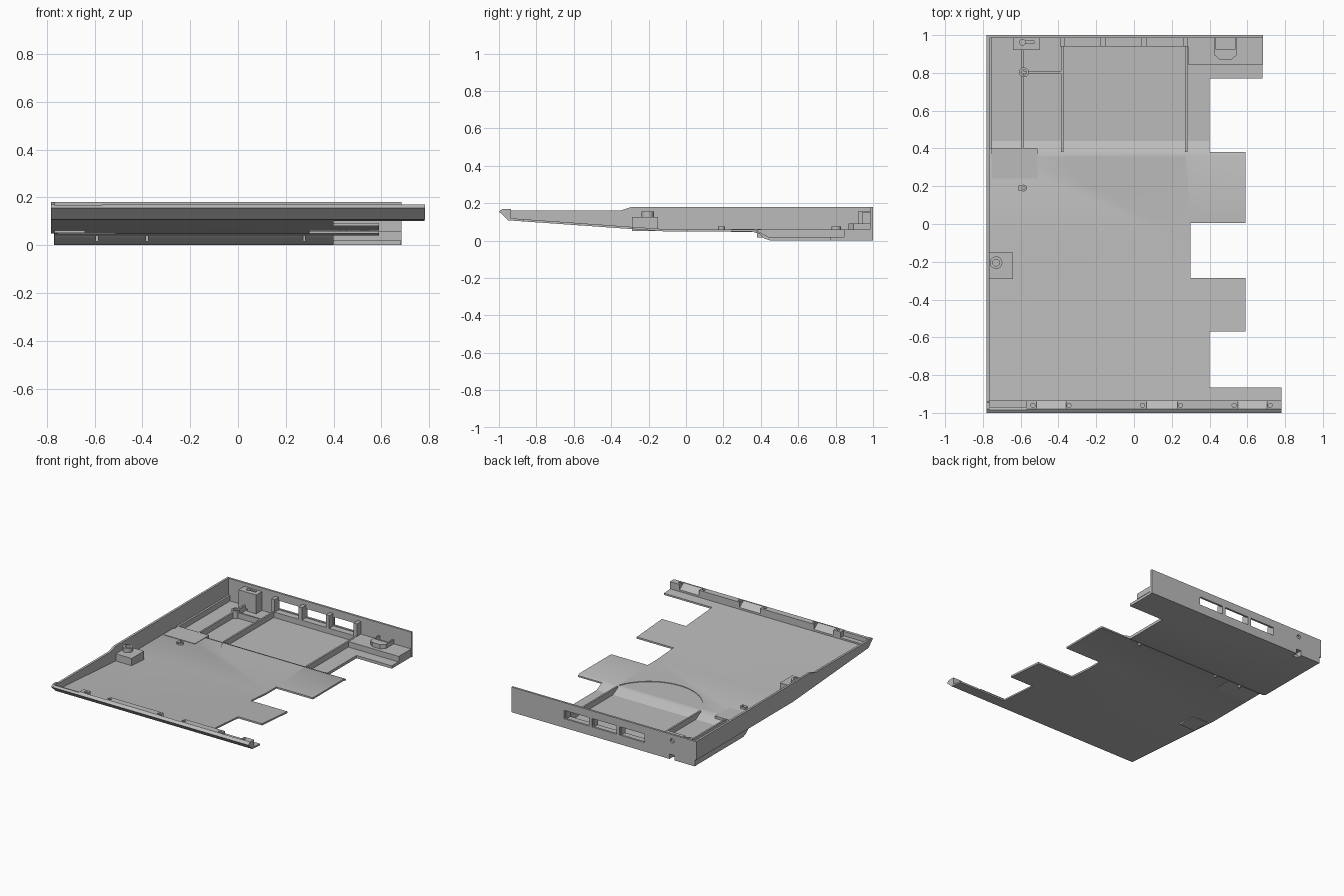
import bpy
import bmesh
import math
from mathutils import Vector

if "Cube" in bpy.data.objects:
    bpy.data.objects.remove(bpy.data.objects["Cube"])

GREY = (0.5, 0.5, 0.5, 1)
mat = bpy.data.materials.new("Shell grey")
mat.use_nodes = True
mat.diffuse_color = GREY
mat.node_tree.nodes["Principled BSDF"].inputs["Base Color"].default_value = GREY


def prism(name, pts, lo, hi, axis="z"):
    """Closed 2D outline extruded from lo to hi; x outlines are (y, z), z outlines are (x, y)."""
    def place(p, d):
        return Vector((d, p[0], p[1])) if axis == "x" else Vector((p[0], p[1], d))
    bm = bmesh.new()
    face = bm.faces.new([bm.verts.new(place(p, lo)) for p in pts])
    grown = bmesh.ops.extrude_face_region(bm, geom=[face])
    moved = [g for g in grown["geom"] if isinstance(g, bmesh.types.BMVert)]
    bmesh.ops.translate(bm, verts=moved, vec=place((0, 0), hi - lo))
    bmesh.ops.recalc_face_normals(bm, faces=bm.faces)
    mesh = bpy.data.meshes.new(name)
    bm.to_mesh(mesh)
    bm.free()
    mesh.materials.append(mat)
    ob = bpy.data.objects.new(name, mesh)
    bpy.context.collection.objects.link(ob)
    return ob


def box(name, x, y, z):
    return prism(name, [(x[0], y[0]), (x[1], y[0]), (x[1], y[1]), (x[0], y[1])], *z)


def circle(x, y, r, n=24):
    return [(x + r * math.cos(i * math.tau / n), y + r * math.sin(i * math.tau / n)) for i in range(n)]


def cut(ob, cutters):
    """Subtract the cutters, keep the resulting mesh and discard the cutters."""
    for c in cutters:
        mod = ob.modifiers.new("Cut", "BOOLEAN")
        mod.operation, mod.solver, mod.object = "DIFFERENCE", "EXACT", c
        c.hide_render = True
    bpy.context.view_layer.update()
    dg = bpy.context.evaluated_depsgraph_get()
    mesh = bpy.data.meshes.new_from_object(ob.evaluated_get(dg))
    ob.modifiers.clear()
    ob.data = mesh
    for c in cutters:
        bpy.data.objects.remove(c)


# Floor: stepped section, then the notched right edge and shallow round recess
floor = prism("floor", [(-0.95, 0.108), (-0.1, 0.048), (0.35, 0.048), (0.39, 0.038), (0.42, 0.01),
                        (0.45, 0), (0.99, 0), (0.99, 0.02), (0.44, 0.02), (0.4, 0.042),
                        (0.36, 0.06), (-0.1, 0.06), (-0.95, 0.12)], -0.768, 0.78, "x")
notches = [(0.68, 0.77, 1.1), (0.4, 0.38, 0.77), (0.59, 0.005, 0.38), (0.3, -0.285, 0.005),
           (0.59, -0.57, -0.285), (0.4, -0.865, -0.57)]
cutters = [box("notch_cutter", (x, 0.9), (y0, y1), (-0.1, 0.3)) for x, y0, y1 in notches]
cutters.append(prism("recess_cutter", circle(-0.05, 0.49, 0.35, 64), 0.056, 0.2))
cutters.append(box("cable_cutter", (-0.61, -0.57), (0.96, 1.1), (-0.1, 0.035)))
cut(floor, cutters)

# Left side wall and its lower rear skirt
prism("left_wall", [(-1, 0.155), (-0.95, 0.108), (-0.1, 0.048), (1, 0.048), (1, 0.18), (-0.29, 0.18),
                    (-0.35, 0.16), (-0.94, 0.16), (-0.945, 0.17), (-0.98, 0.17)], -0.782, -0.766, "x")
prism("left_skirt", [(0.4, 0.06), (0.4, 0.03), (0.45, 0), (0.99, 0), (0.99, 0.06)], -0.768, -0.752, "x")

# Rear wall with three windows, a round hole and a cable slot
rear = box("rear_wall", (-0.77, 0.684), (0.985, 1), (0, 0.18))
cutters = [box("window_cutter", (x, x + 0.195), (0.9, 1.1), (0.065, 0.125)) for x in (-0.37, -0.15, 0.07)]
cutters.append(box("slot_cutter", (-0.61, -0.57), (0.9, 1.1), (-0.1, 0.035)))
hole = prism("hole_cutter", circle(0, 0, 0.015), -0.1, 0.1)
hole.rotation_euler.x = math.pi / 2
hole.location = (-0.59, 1, 0.135)
cutters.append(hole)
cut(rear, cutters)

# Brackets between the windows and the sill below them
for x in (-0.38, -0.165, 0.052, 0.272):
    box("window_bracket", (x - 0.013, x + 0.013), (0.94, 0.986), (0.02, 0.15))
box("window_sill", (-0.38, 0.28), (0.94, 0.986), (0.02, 0.06))
box("rear_ledge", (0.285, 0.683), (0.845, 0.986), (0.019, 0.06))

# Ribs in the lowered rear floor
for x in (-0.59, -0.38, 0.277):
    box("long_rib", (x - 0.006, x + 0.006), (0.38, 0.94), (0.015, 0.06))
box("cross_rib", (-0.585, -0.38), (0.797, 0.809), (0.015, 0.06))

# Screw bosses
rear_boss = box("rear_screw_boss", (-0.64, -0.5), (0.92, 0.986), (0.015, 0.155))
cut(rear_boss, [prism("hole_cutter", circle(-0.59, 0.962, 0.015), 0.1, 0.2),
                box("slot_cutter", (-0.61, -0.57), (0.9, 1.1), (-0.1, 0.035)),
                box("groove_cutter", (-0.575, -0.53), (0.955, 0.97), (0.145, 0.2))])
post = prism("floor_post", circle(-0.583, 0.803, 0.026), 0.015, 0.075)
cut(post, [prism("hole_cutter", circle(-0.583, 0.803, 0.014), 0.03, 0.1)])
small = prism("small_post", circle(-0.585, 0.19, 0.018), 0.055, 0.075)
cut(small, [prism("hole_cutter", circle(-0.585, 0.19, 0.008), 0.062, 0.1)])
box("small_post_foot", (-0.612, -0.597), (0.175, 0.205), (0.055, 0.075))
box("side_block", (-0.768, -0.64), (-0.29, -0.15), (0.05, 0.125))
collar = prism("side_screw_collar", circle(-0.73, -0.205, 0.033), 0.12, 0.155)
cut(collar, [prism("hole_cutter", circle(-0.73, -0.205, 0.018), 0.13, 0.2)])

# Flat pad bridging the step beside the left wall
box("step_pad", (-0.755, -0.51), (0.24, 0.4), (0.045, 0.063))

# U-shaped latch on the rear wall
prism("latch", [(0.425, 0.986), (0.425, 0.895), (0.455, 0.87), (0.515, 0.87), (0.545, 0.895),
                (0.545, 0.986), (0.535, 0.986), (0.535, 0.925), (0.435, 0.925), (0.435, 0.986)], 0.055, 0.09)

# Front lip with pockets and peg holes
lip = prism("front_lip", [(-1, 0.155), (-0.95, 0.108), (-0.935, 0.112), (-0.935, 0.17), (-0.98, 0.17)],
            -0.57, 0.782, "x")
cutters = []
for x0, x1 in ((-0.515, -0.36), (0.065, 0.23), (0.55, 0.705)):
    cutters.append(prism("pocket_cutter", [(-0.98, 0.2), (-0.98, 0.165), (-0.925, 0.125), (-0.925, 0.2)],
                         x0, x1, "x"))
    for x in (x0 - 0.02, x1 + 0.016):
        cutters.append(prism("peg_cutter", circle(x, -0.96, 0.011, 16), 0.15, 0.2))
cut(lip, cutters)
prism("front_lip_corner", [(-1, 0.155), (-0.95, 0.108), (-0.935, 0.112), (-0.935, 0.13),
                           (-0.97, 0.13), (-0.97, 0.162), (-0.985, 0.165)], -0.77, -0.57, "x")

# Smooth the curved parts while keeping edges sharp
meshes = [o for o in bpy.context.scene.objects if o.type == "MESH"]
for ob in meshes:
    ob.select_set(True)
bpy.context.view_layer.objects.active = meshes[0]
bpy.ops.object.shade_smooth_by_angle(angle=math.radians(25))
